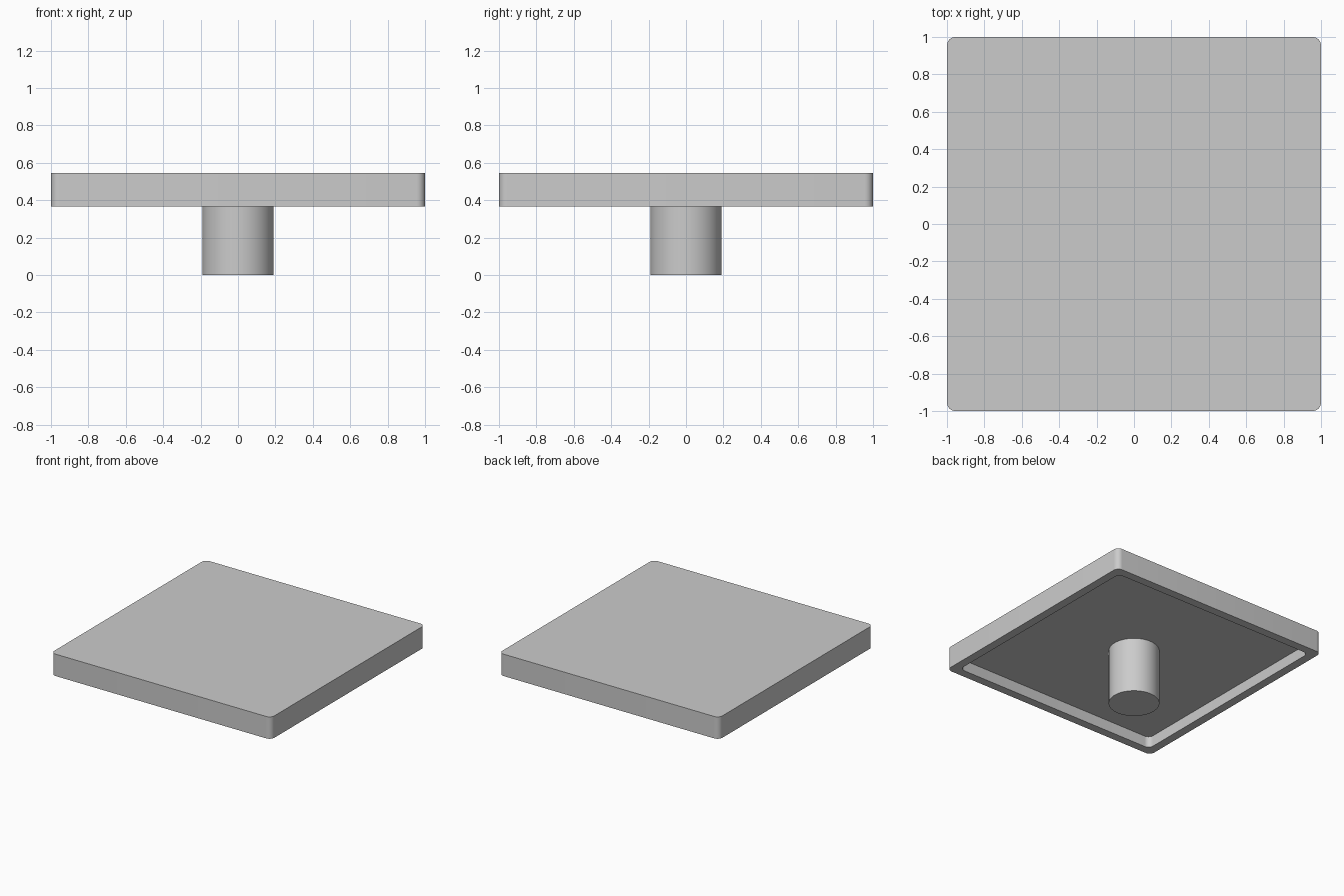
import bpy, bmesh, math

old = bpy.data.objects.get("Cube")
if old:
    bpy.data.objects.remove(old, do_unlink=True)

BOTTOM, CEILING, TOP = 0.365, 0.455, 0.545
RIM, CORNER, STEM = 0.07, 0.045, 0.191

grey = bpy.data.materials.new("light grey")
grey.use_nodes = True
colour = (0.6, 0.6, 0.6, 1)
grey.diffuse_color = colour
grey.node_tree.nodes["Principled BSDF"].inputs["Base Color"].default_value = colour


def rounded_square(bm, half, radius, z, steps=8):
    """Ring of vertices around a square with rounded corners."""
    ring = []
    for corner in range(4):
        mid = math.pi / 4 + corner * math.pi / 2
        cx = math.copysign(half - radius, math.cos(mid))
        cy = math.copysign(half - radius, math.sin(mid))
        for i in range(steps + 1):
            a = corner * math.pi / 2 + i / steps * math.pi / 2
            ring.append(bm.verts.new((cx + radius * math.cos(a), cy + radius * math.sin(a), z)))
    return ring


def circle(bm, radius, z, count=64):
    angles = [2 * math.pi * i / count for i in range(count)]
    return [bm.verts.new((radius * math.cos(a), radius * math.sin(a), z)) for a in angles]


def finish(name, bm, rings):
    """Join the rings in order, cap both ends and make the object."""
    for a, b in zip(rings, rings[1:]):
        for i in range(len(a)):
            j = (i + 1) % len(a)
            bm.faces.new((a[i], a[j], b[j], b[i]))
    bm.faces.new(rings[0])
    bm.faces.new(rings[-1])
    bmesh.ops.recalc_face_normals(bm, faces=bm.faces)
    mesh = bpy.data.meshes.new(name)
    bm.to_mesh(mesh)
    bm.free()
    mesh.materials.append(grey)
    obj = bpy.data.objects.new(name, mesh)
    bpy.context.collection.objects.link(obj)
    bpy.ops.object.select_all(action='DESELECT')
    obj.select_set(True)
    bpy.context.view_layer.objects.active = obj
    bpy.ops.object.shade_smooth_by_angle(angle=math.radians(30))


# Square plate, hollowed underneath to leave a rim
bm = bmesh.new()
finish("plate", bm, [
    rounded_square(bm, 1, CORNER, TOP),
    rounded_square(bm, 1, CORNER, BOTTOM),
    rounded_square(bm, 1 - RIM, CORNER, BOTTOM),
    rounded_square(bm, 1 - RIM, CORNER, CEILING),
])

# Round stem hanging from the recess
bm = bmesh.new()
finish("stem", bm, [circle(bm, STEM, 0), circle(bm, STEM, CEILING)])
